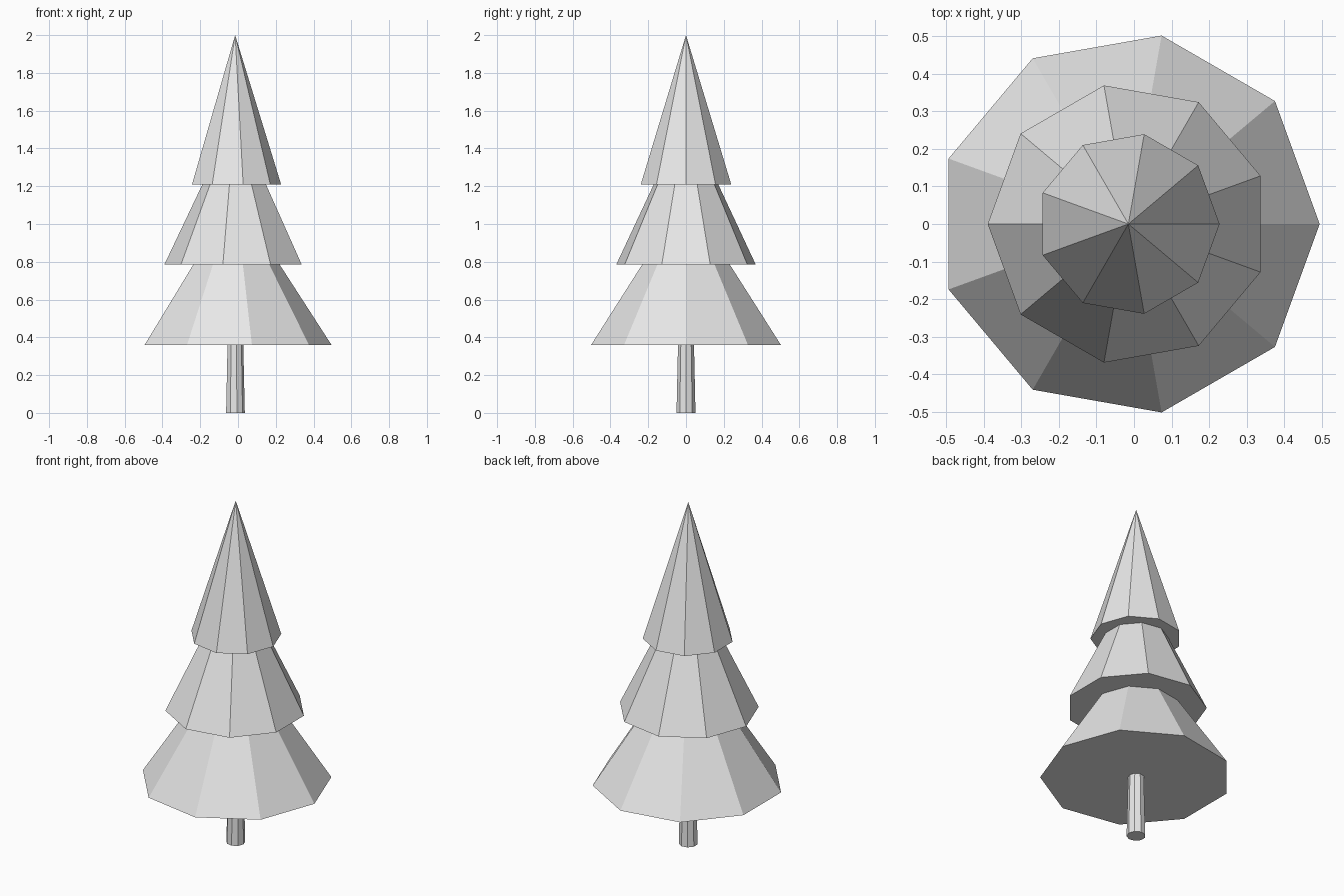
import bpy
import math

cube = bpy.data.objects.get("Cube")
if cube:
    bpy.data.objects.remove(cube, do_unlink=True)

SIDES = 9
AXIS_X = -0.015      # trunk axis, so the uneven nine-sided outline is centred
TIER_HEIGHT = 0.79

grey = bpy.data.materials.new("plain_grey")
grey.use_nodes = True
colour = (0.8, 0.8, 0.8, 1.0)
grey.diffuse_color = colour
grey.node_tree.nodes["Principled BSDF"].inputs["Base Color"].default_value = colour


def add_cone(name, bottom_radius, top_radius, z, height, corner_angle):
    """Flat-shaded nine-sided cone with one corner at corner_angle from +x."""
    bpy.ops.mesh.primitive_cone_add(
        vertices=SIDES, radius1=bottom_radius, radius2=top_radius, depth=height,
        location=(AXIS_X, 0, z + height / 2))
    obj = bpy.context.object
    obj.name = name
    # The primitive's first corner points to +y
    obj.rotation_euler.z = corner_angle - math.pi / 2
    bpy.ops.object.transform_apply(location=False, rotation=True, scale=False)
    obj.data.materials.append(grey)
    return obj


# Tapered trunk, ending inside the lowest tier
add_cone("trunk", 0.051, 0.041, 0, 0.45, 0)

# Three overlapping foliage tiers; the middle one is turned half way round
add_cone("lower_foliage", 0.51, 0, 0.36, TIER_HEIGHT, 0)
add_cone("middle_foliage", 0.375, 0, 0.785, TIER_HEIGHT, math.pi)
add_cone("upper_foliage", 0.243, 0, 1.21, TIER_HEIGHT, 0)
